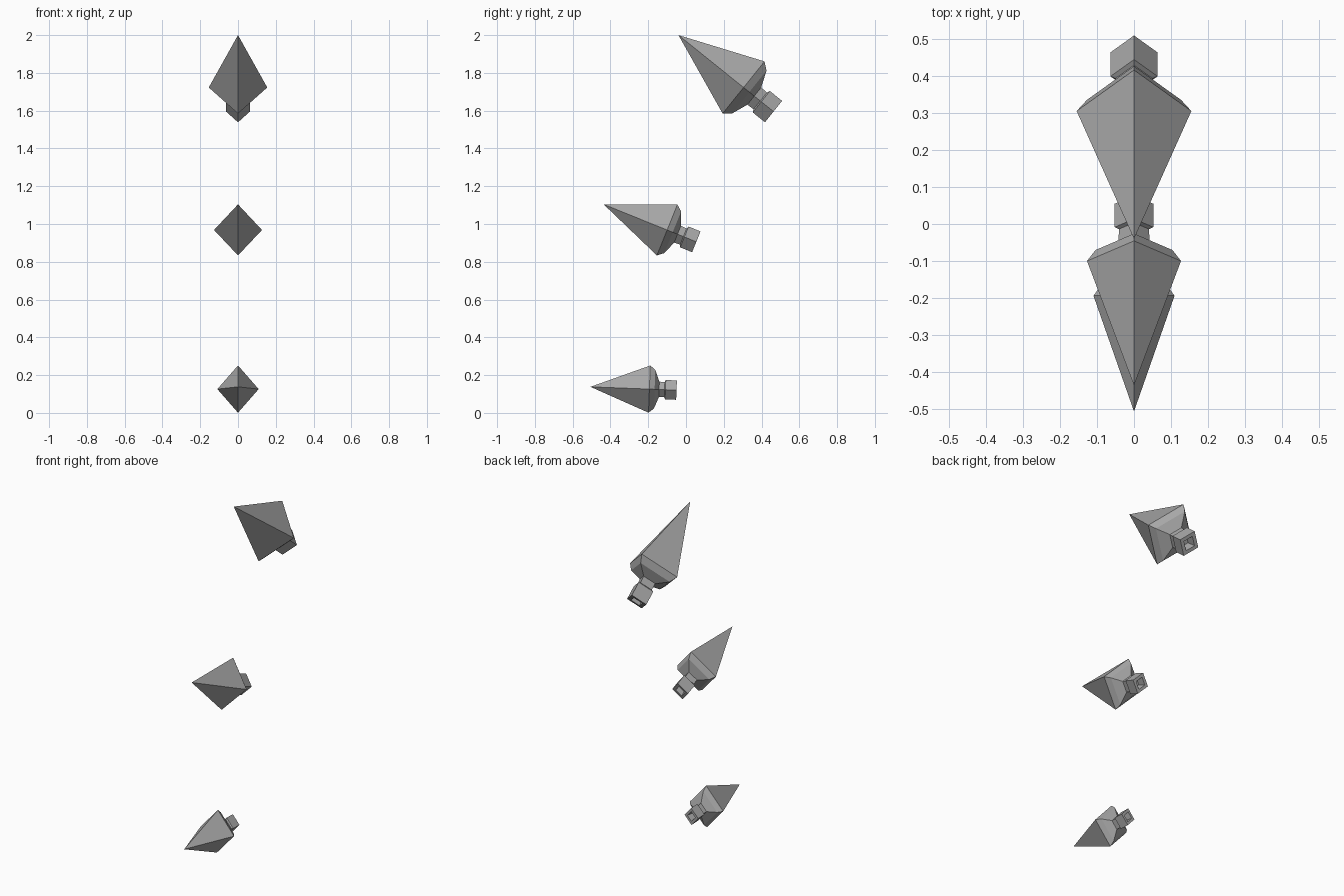
import bpy
import bmesh
from math import radians
from mathutils import Matrix, Vector

cube = bpy.data.objects.get("Cube")
if cube:
    bpy.data.objects.remove(cube, do_unlink=True)

grey = bpy.data.materials.new("stone grey")
grey.use_nodes = True
COLOUR = (0.4, 0.4, 0.4, 1)
grey.diffuse_color = COLOUR
grey.node_tree.nodes["Principled BSDF"].inputs["Base Color"].default_value = COLOUR

# Axial position and radius, relative to the widest ring
HEAD = [(0, 1), (0.22, 0.82), (0.41, 0.33)]
NECK = [(0.64, 0.32)]
COLLAR = [(0.68, 0.41), (1.15, 0.41)]
SOCKET = [(1.15, 0.24), (0.85, 0.17)]
TIP = -2.5
FLATTEN = 0.875


def spike(name, tip, size, tilt):
    """Four-sided spike pointing forward, tilted down towards its back."""
    bm = bmesh.new()
    point = bm.verts.new((0, TIP, 0))
    rings = []
    for along, r in HEAD + NECK + COLLAR + SOCKET:
        x = r * FLATTEN
        rings.append([bm.verts.new(p) for p in
                      ((x, along, 0), (0, along, r), (-x, along, 0), (0, along, -r))])
    for i in range(4):
        j = (i + 1) % 4
        bm.faces.new((point, rings[0][i], rings[0][j]))
        for a, b in zip(rings, rings[1:]):
            bm.faces.new((a[i], b[i], b[j], a[j]))
    bm.faces.new(rings[-1])
    bmesh.ops.recalc_face_normals(bm, faces=bm.faces)

    # Scale, tilt and move the tip into place
    turn = Matrix.Rotation(radians(-tilt), 4, "X") @ Matrix.Scale(size, 4)
    offset = Vector(tip) - turn @ Vector((0, TIP, 0))
    bm.transform(Matrix.Translation(offset) @ turn)
    mesh = bpy.data.meshes.new(name)
    bm.to_mesh(mesh)
    bm.free()
    mesh.materials.append(grey)
    obj = bpy.data.objects.new(name, mesh)
    bpy.context.collection.objects.link(obj)


spike("upper_spike", (0, -0.04, 2.0), 0.177, 38.8)
spike("middle_spike", (0, -0.436, 1.104), 0.145, 22)
spike("lower_spike", (0, -0.506, 0.138), 0.125, 2.2)
